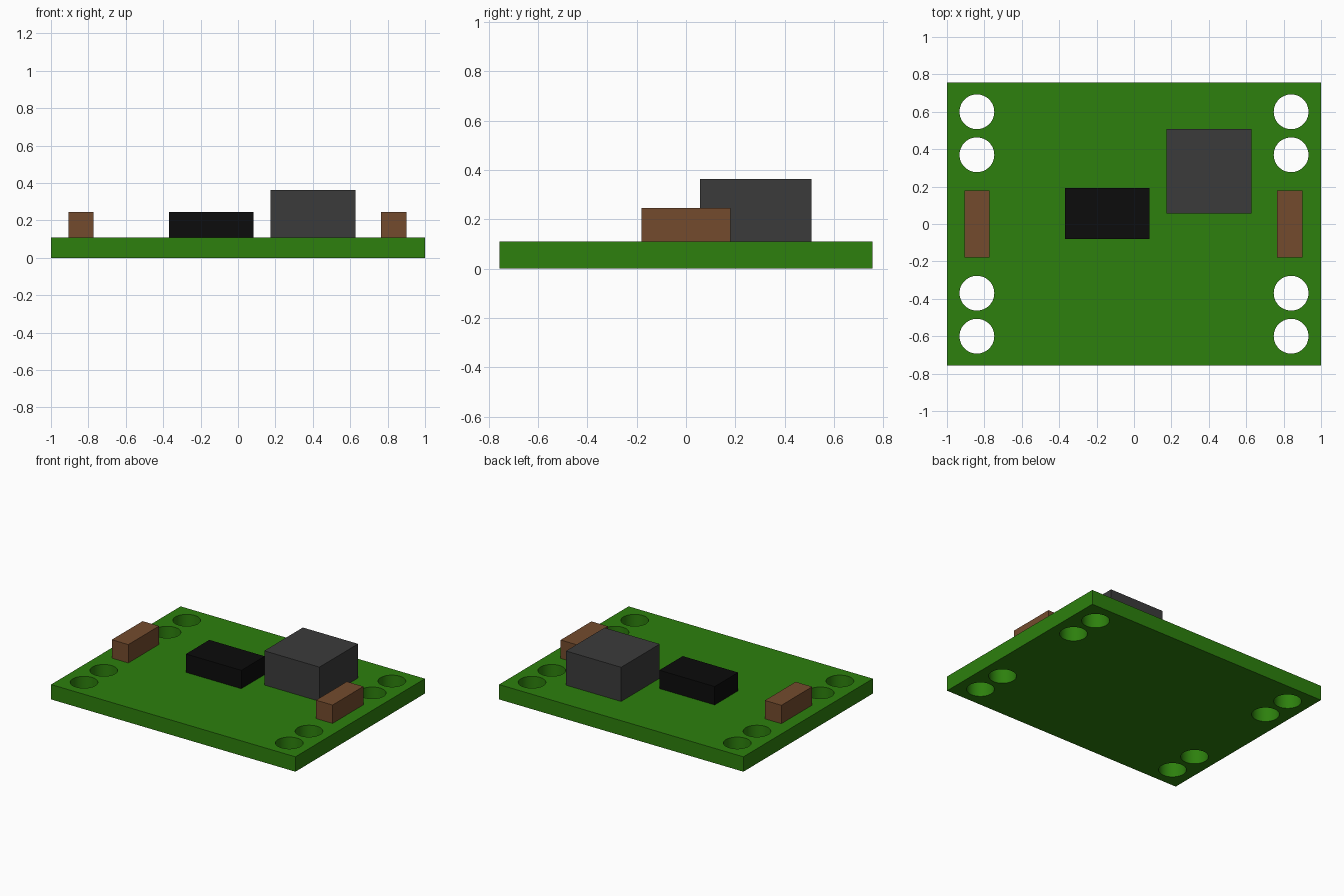
import bpy, bmesh, math
from mathutils import Matrix

cube = bpy.data.objects.get("Cube")
if cube:
    bpy.data.objects.remove(cube, do_unlink=True)


def material(name, rgb):
    m = bpy.data.materials.new(name)
    m.use_nodes = True
    m.diffuse_color = (*rgb, 1)
    bsdf = next(n for n in m.node_tree.nodes if n.type == 'BSDF_PRINCIPLED')
    bsdf.inputs["Base Color"].default_value = (*rgb, 1)
    return m


GREEN = material("board green", (0.026, 0.215, 0.004))
BROWN = material("terminal brown", (0.175, 0.071, 0.027))
GREY = material("dark grey", (0.044, 0.044, 0.044))
BLACK = material("chip black", (0.0035, 0.0035, 0.0035))


def add_object(name, bm, mat):
    mesh = bpy.data.meshes.new(name)
    bm.to_mesh(mesh)
    bm.free()
    mesh.materials.append(mat)
    ob = bpy.data.objects.new(name, mesh)
    bpy.context.collection.objects.link(ob)
    return ob


def box(name, x, y, z, mat):
    """Box spanning the given (min, max) ranges."""
    bm = bmesh.new()
    size = [r[1] - r[0] for r in (x, y, z)]
    mid = [(r[0] + r[1]) / 2 for r in (x, y, z)]
    bmesh.ops.create_cube(bm, size=1, matrix=Matrix.Translation(mid) @ Matrix.Diagonal((*size, 1)))
    return add_object(name, bm, mat)


TOP = 0.11

# Circuit board
board = box("board", (-1, 1), (-0.757, 0.757), (0, TOP), GREEN)

# Mounting holes, two near each corner
bm = bmesh.new()
for x in (-0.84, 0.84):
    for y in (-0.60, -0.37, 0.37, 0.60):
        bmesh.ops.create_cone(bm, cap_ends=True, segments=48, radius1=0.093, radius2=0.093,
                              depth=0.4, matrix=Matrix.Translation((x, y, TOP / 2)))
cutter = add_object("hole_cutter", bm, GREEN)
cutter.hide_render = True
cut = board.modifiers.new("holes", 'BOOLEAN')
cut.operation = 'DIFFERENCE'
cut.solver = 'EXACT'
cut.object = cutter
bpy.ops.object.select_all(action='DESELECT')
board.select_set(True)
bpy.context.view_layer.objects.active = board
bpy.ops.object.modifier_apply(modifier=cut.name)
bpy.data.objects.remove(cutter, do_unlink=True)
bpy.ops.object.shade_smooth_by_angle(angle=math.radians(30))

# Components on the board
box("right_terminal", (-0.907, -0.772), (-0.18, 0.18), (TOP, 0.246), BROWN)
box("left_terminal", (0.765, 0.9), (-0.18, 0.18), (TOP, 0.246), BROWN)
box("chip", (-0.37, 0.083), (-0.08, 0.193), (TOP, 0.246), BLACK)
box("large_component", (0.175, 0.627), (0.057, 0.508), (TOP, 0.363), GREY)
